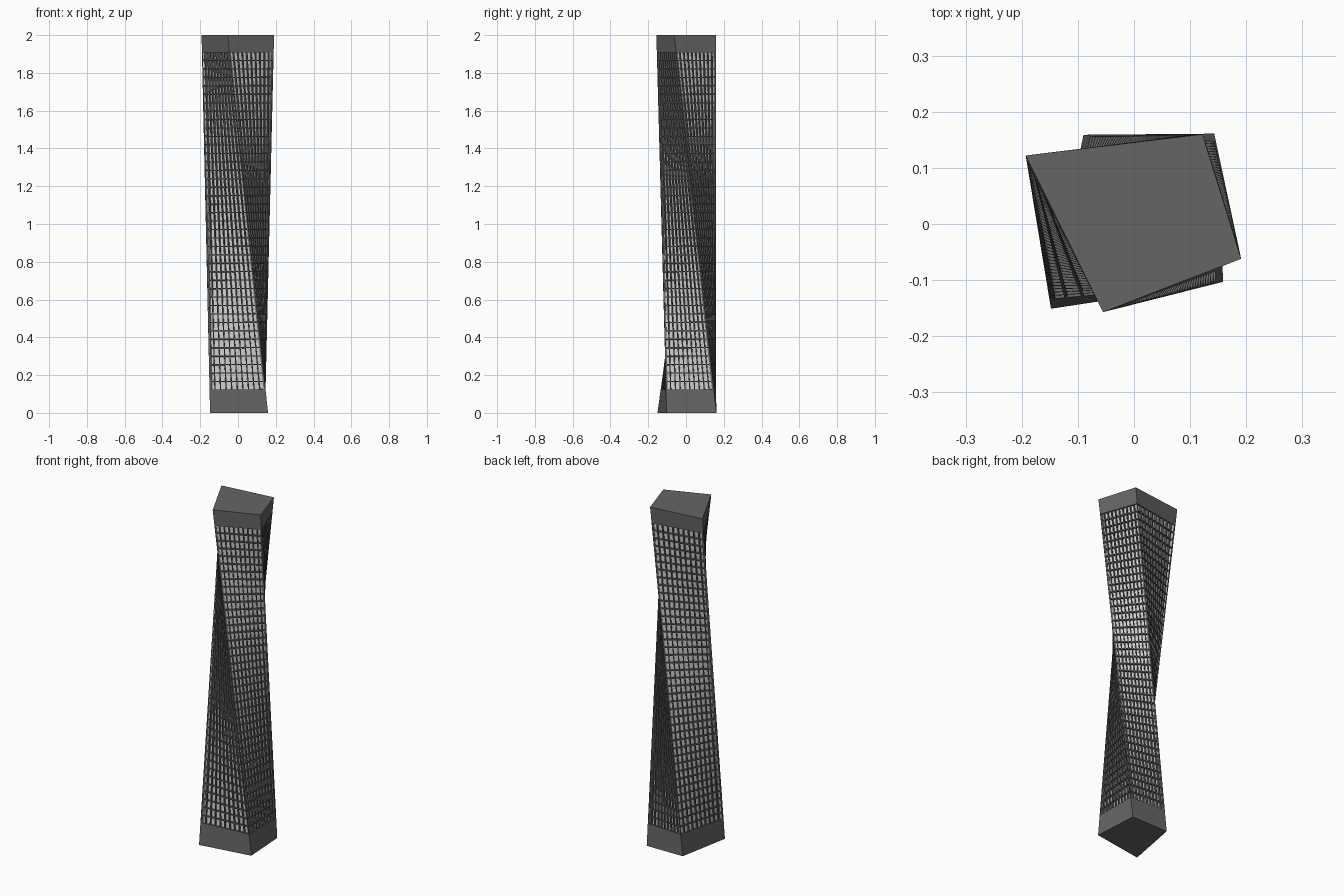
import bpy, bmesh
from mathutils import Vector

if "Cube" in bpy.data.objects:
    bpy.data.objects.remove(bpy.data.objects["Cube"])

# Footprint and roof outlines, matched corner to corner (the tower twists clockwise)
BOTTOM = [(-0.148, -0.151), (0.159, -0.103), (0.143, 0.161), (-0.09, 0.159)]
TOP = [(-0.193, 0.122), (-0.055, -0.157), (0.191, -0.062), (0.122, 0.16)]
HEIGHT, BASE_Z, CROWN_Z = 2.0, 0.122, 1.91
COLS, ROWS = 10, 40


def ring(z, cols):
    """Outline of the twisted shaft at height z, each side cut into cols."""
    t = z / HEIGHT
    c = [Vector(b).lerp(Vector(a), t) for b, a in zip(BOTTOM, TOP)]
    pts = []
    for i in range(4):
        for k in range(cols):
            p = c[i].lerp(c[(i + 1) % 4], k / cols)
            pts.append((p.x, p.y, z))
    return pts


def loft(bm, z0, z1, cols, rows):
    """Walls of the shaft between two heights; returns rings and faces."""
    rings = [[bm.verts.new(p) for p in ring(z0 + (z1 - z0) * r / rows, cols)]
             for r in range(rows + 1)]
    n = cols * 4
    faces = [bm.faces.new((a[i], a[(i + 1) % n], b[(i + 1) % n], b[i]))
             for a, b in zip(rings, rings[1:]) for i in range(n)]
    return rings, faces


def finish(bm, name, mats):
    bm.normal_update()
    me = bpy.data.meshes.new(name)
    bm.to_mesh(me)
    bm.free()
    for m in mats:
        me.materials.append(m)
    ob = bpy.data.objects.new(name, me)
    bpy.context.collection.objects.link(ob)
    return ob


def material(name, v):
    m = bpy.data.materials.new(name)
    m.diffuse_color = (v, v, v, 1)
    m.use_nodes = True
    m.node_tree.nodes["Principled BSDF"].inputs["Base Color"].default_value = m.diffuse_color
    return m


frame = material("dark_frame", 0.13)
glass = material("pale_glass", 0.6)

# Solid base and crown blocks
for name, z0, z1 in (("base_block", 0, BASE_Z), ("crown_block", CROWN_Z, HEIGHT)):
    bm = bmesh.new()
    rings, _ = loft(bm, z0, z1, 1, 1)
    bm.faces.new(rings[0][::-1])
    bm.faces.new(rings[-1])
    finish(bm, name, [frame])

# Facade lattice with recessed window panes
bm = bmesh.new()
_, cells = loft(bm, BASE_Z, CROWN_Z, COLS, ROWS)
bm.normal_update()
bmesh.ops.inset_individual(bm, faces=cells, thickness=0.004, depth=0)
bm.normal_update()
bmesh.ops.inset_individual(bm, faces=cells, thickness=0.0003, depth=-0.01)
for f in cells:
    f.material_index = 1
finish(bm, "window_facade", [frame, glass])
